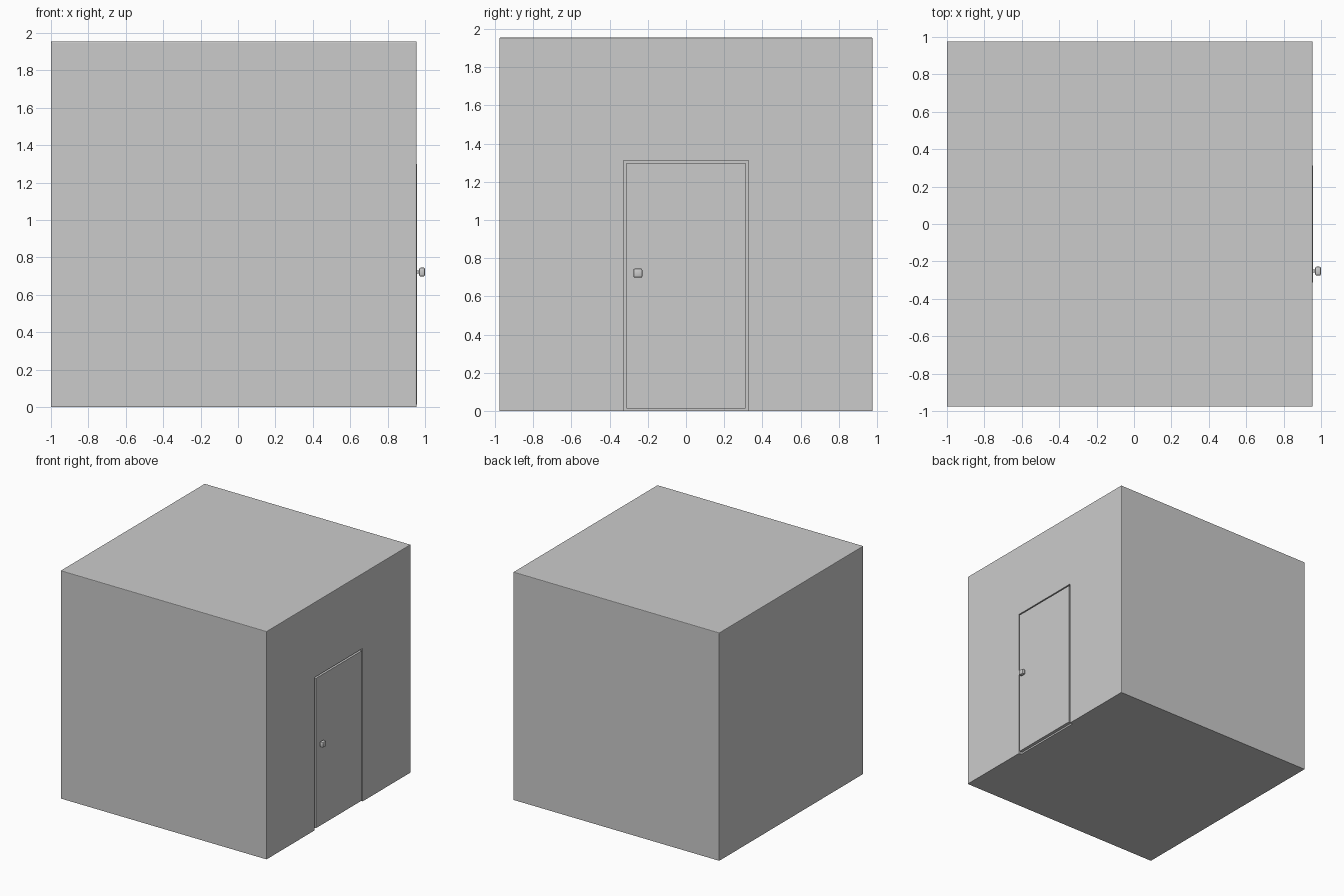
import bpy, bmesh
from mathutils import Vector

if "Cube" in bpy.data.objects:
    bpy.data.objects.remove(bpy.data.objects["Cube"])


def box(name, lo, hi):
    lo, hi = Vector(lo), Vector(hi)
    bm = bmesh.new()
    bmesh.ops.create_cube(bm, size=1)
    for v in bm.verts:
        v.co = (lo + hi) / 2 + v.co * (hi - lo)
    return bm, name


def finish(part):
    bm, name = part
    me = bpy.data.meshes.new(name)
    bm.to_mesh(me)
    bm.free()
    ob = bpy.data.objects.new(name, me)
    bpy.context.collection.objects.link(ob)
    return ob


FACE = 0.955      # outer plane of the door wall
DEPTH = 0.025     # depth of the door recess
HALF = 0.977

# Building block with softened upper and corner edges
part = box("building", (-1, -HALF, 0), (FACE, HALF, 1.955))
edges = [e for e in part[0].edges if max(v.co.z for v in e.verts) > 1]
bmesh.ops.bevel(part[0], geom=edges, offset=0.005, segments=2,
                profile=0.5, affect='EDGES')
building = finish(part)

# Shallow doorway recess, open at the ground
cutter = finish(box("doorway_cutter", (FACE - DEPTH, -0.327, -0.1),
                    (FACE + 0.1, 0.327, 1.312)))
cutter.hide_render = True
cutter.hide_set(True)
mod = building.modifiers.new("doorway", 'BOOLEAN')
mod.operation = 'DIFFERENCE'
mod.solver = 'EXACT'
mod.object = cutter
bpy.context.view_layer.objects.active = building
bpy.ops.object.modifier_apply(modifier=mod.name)
bpy.data.objects.remove(cutter)

# Door leaf, slightly proud of the wall, with a gap all round
finish(box("door", (FACE - DEPTH, -0.312, 0.014), (0.958, 0.312, 1.299)))

# Door knob: stem and rounded square head
KY, KZ = -0.252, 0.722
finish(box("knob_stem", (0.95, KY - 0.008, KZ - 0.008),
           (0.975, KY + 0.008, KZ + 0.008)))
part = box("knob_head", (0.968, KY - 0.024, KZ - 0.024),
           (1.0, KY + 0.024, KZ + 0.024))
bmesh.ops.bevel(part[0], geom=part[0].edges[:], offset=0.009, segments=2,
                profile=0.5, affect='EDGES')
knob = finish(part)

# Smooth the rounded parts
bpy.ops.object.select_all(action='DESELECT')
knob.select_set(True)
bpy.context.view_layer.objects.active = knob
bpy.ops.object.shade_smooth_by_angle()
